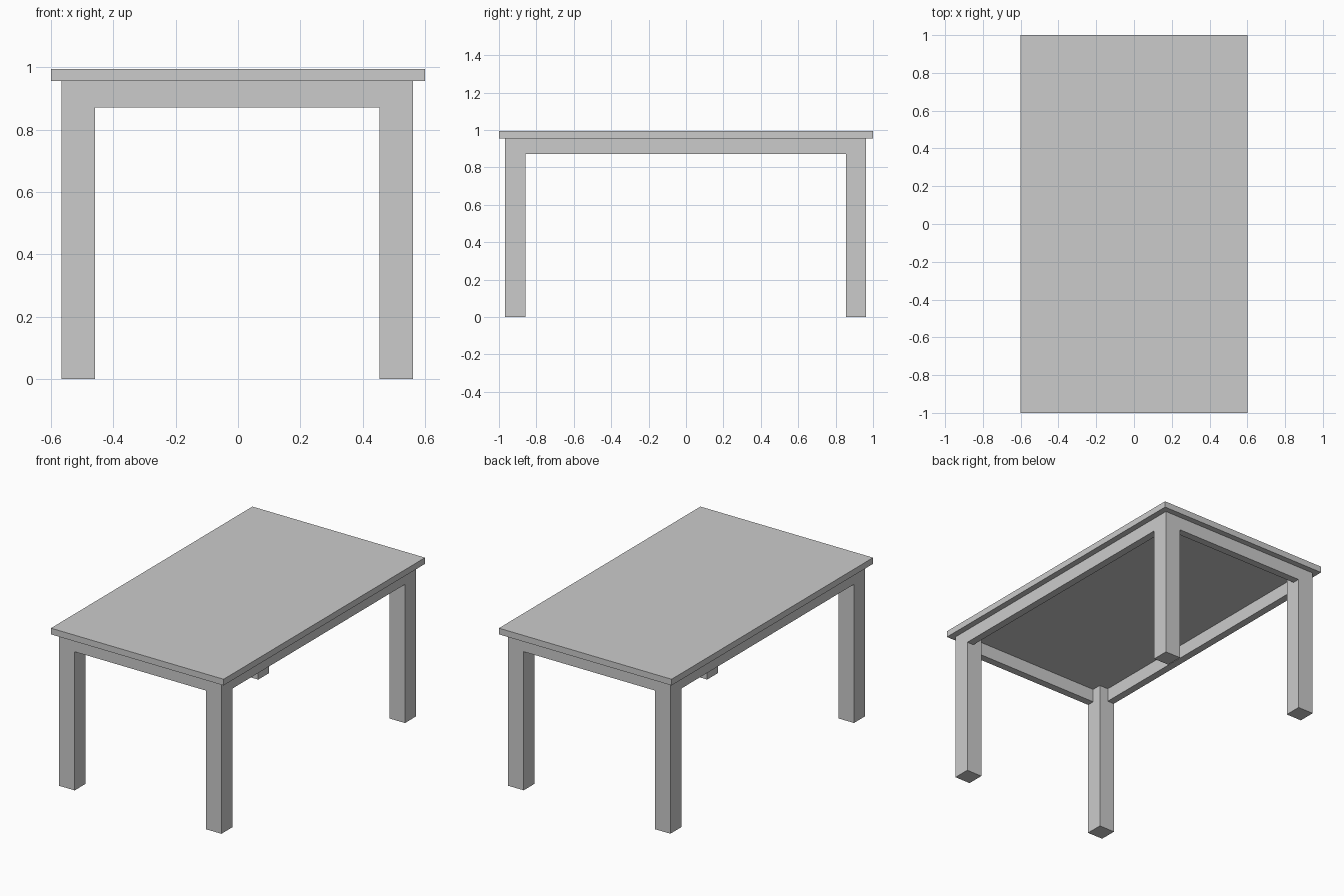
import bpy

if "Cube" in bpy.data.objects:
    bpy.data.objects.remove(bpy.data.objects["Cube"])

TOP_Z, UNDER_Z, RAIL_Z = 0.994, 0.955, 0.871
OUT_X, OUT_Y = 0.564, 0.965      # outer faces of the leg frame
LEG, RAIL = 0.108, 0.047         # leg width, apron thickness
SHIFT = -0.002                   # frame sits slightly off the top's centre


def box(name, x, y, z):
    """Add a box from (min, max) ranges."""
    bpy.ops.mesh.primitive_cube_add(
        size=1, location=[(a + b) / 2 for a, b in (x, y, z)])
    obj = bpy.context.object
    obj.name = name
    obj.scale = [b - a for a, b in (x, y, z)]
    bpy.ops.object.transform_apply(location=False, rotation=False, scale=True)
    return obj


def strip(sign, outer, width):
    """Range of given width lying just inside the outer face on one side."""
    return sorted((sign * outer + SHIFT, sign * (outer - width) + SHIFT))


# Table top
box("table_top", (-0.6, 0.6), (-1, 1), (UNDER_Z, TOP_Z))

# Legs
for sy, end in ((-1, "front"), (1, "back")):
    for sx, side in ((-1, "left"), (1, "right")):
        box(f"{end}_{side}_leg", strip(sx, OUT_X, LEG), strip(sy, OUT_Y, LEG),
            (0, UNDER_Z))

# Aprons between the legs, flush with their outer faces
span_x = (-OUT_X + LEG + SHIFT, OUT_X - LEG + SHIFT)
span_y = (-OUT_Y + LEG + SHIFT, OUT_Y - LEG + SHIFT)
for s, end, side in ((-1, "front", "left"), (1, "back", "right")):
    box(f"{end}_apron", span_x, strip(s, OUT_Y, RAIL), (RAIL_Z, UNDER_Z))
    box(f"{side}_apron", strip(s, OUT_X, RAIL), span_y, (RAIL_Z, UNDER_Z))
